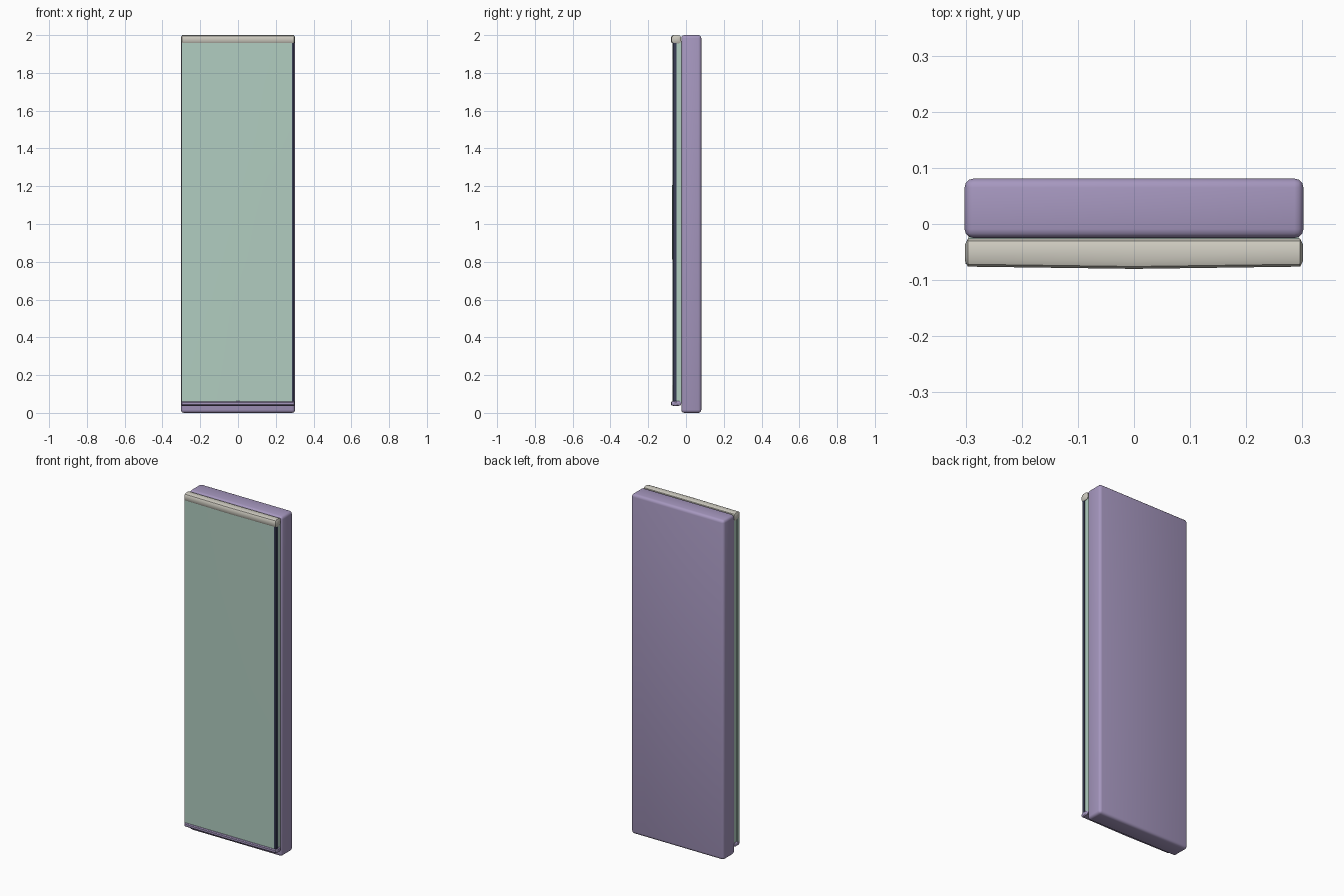
import bpy, bmesh, math

if "Cube" in bpy.data.objects:
    bpy.data.objects.remove(bpy.data.objects["Cube"])


def mat(name, rgb):
    m = bpy.data.materials.new(name)
    m.diffuse_color = (*rgb, 1)
    m.use_nodes = True
    m.node_tree.nodes["Principled BSDF"].inputs["Base Color"].default_value = m.diffuse_color
    return m


purple = mat("soft_purple", (0.38, 0.31, 0.52))
green = mat("pale_green", (0.44, 0.61, 0.53))
cream = mat("warm_grey", (0.62, 0.60, 0.53))
navy = mat("dark_navy", (0.04, 0.045, 0.09))


def finish(bm, name, material):
    bmesh.ops.recalc_face_normals(bm, faces=bm.faces)
    me = bpy.data.meshes.new(name)
    bm.to_mesh(me)
    bm.free()
    me.materials.append(material)
    ob = bpy.data.objects.new(name, me)
    bpy.context.collection.objects.link(ob)
    bpy.context.view_layer.objects.active = ob
    ob.select_set(True)
    bpy.ops.object.shade_smooth_by_angle(angle=math.radians(35))
    ob.select_set(False)
    return ob


def box(name, x, y, z, material, bevel=0.0, segs=3):
    bm = bmesh.new()
    bmesh.ops.create_cube(bm, size=1)
    for v in bm.verts:
        v.co = [(lo + hi) / 2 + c * (hi - lo) for c, (lo, hi) in zip(v.co, (x, y, z))]
    if bevel:
        bmesh.ops.bevel(bm, geom=bm.edges[:], offset=bevel, segments=segs,
                        profile=0.5, affect='EDGES')
    return finish(bm, name, material)


def rail(name, z0, z1, material):
    # rounded cross-section swept along x, bowed forward at the middle
    bm = bmesh.new()
    zc, hz, yc, hy = (z0 + z1) / 2, (z1 - z0) / 2, -0.051, 0.0255
    rings = []
    for x, s, bow in ((-0.301, 0.6, 0), (-0.296, 1, 0), (0, 1, 0.004),
                      (0.296, 1, 0), (0.301, 0.6, 0)):
        ring = []
        for k in range(12):
            a = math.tau * (k + 0.5) / 12
            c, d = math.cos(a), math.sin(a)
            py = math.copysign(abs(c) ** 0.6, c) * hy * s
            pz = math.copysign(abs(d) ** 0.6, d) * hz * s
            ring.append(bm.verts.new((x, yc + py - (bow if c < 0 else 0), zc + pz)))
        rings.append(ring)
    for a, b in zip(rings, rings[1:]):
        for k in range(12):
            bm.faces.new((a[k], a[k - 1], b[k - 1], b[k]))
    bm.faces.new(rings[0])
    bm.faces.new(rings[-1])
    return finish(bm, name, material)


def bowed_panel(name, x0, x1, y0, y1, z0, z1, bulge, material):
    # slab whose front swells slightly at the centre
    bm = bmesh.new()
    bmesh.ops.create_cube(bm, size=2)
    bmesh.ops.subdivide_edges(bm, edges=bm.edges[:], cuts=3, use_grid_fill=True)
    for v in bm.verts:
        u, w, t = v.co
        swell = bulge * (1 - u * u * 0.5) * (1 - t * t * 0.5) if w < 0 else 0
        v.co = ((x0 + x1) / 2 + u * (x1 - x0) / 2,
                (y0 + y1) / 2 + w * (y1 - y0) / 2 - swell,
                (z0 + z1) / 2 + t * (z1 - z0) / 2)
    return finish(bm, name, material)


# main slab
box("body", (-0.302, 0.302), (-0.025, 0.081), (0, 2), purple, 0.016)
# front panel layers
box("inner_panel", (-0.295, 0.293), (-0.052, -0.02), (0.05, 1.97), green)
bowed_panel("front_panel", -0.3, 0.285, -0.069, -0.050, 0.055, 1.965, 0.004, green)
# dark side seal, right edge only
box("side_seal", (0.283, 0.297), (-0.070, -0.051), (0.055, 1.965), navy)
# top and bottom rails
rail("top_rail", 1.955, 2.0, cream)
rail("bottom_rail", 0.037, 0.063, purple)
